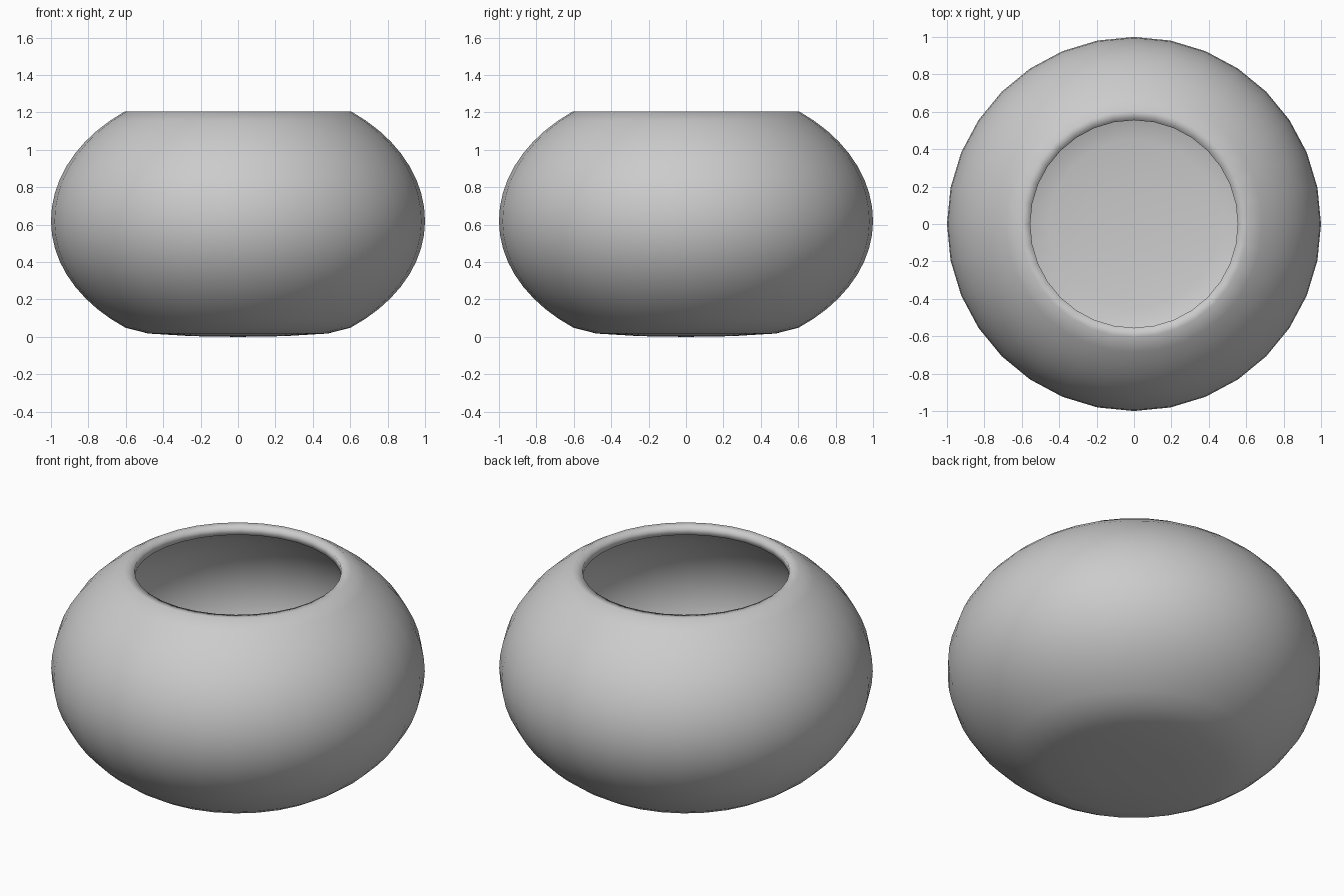
import bpy, bmesh, math

if "Cube" in bpy.data.objects:
    bpy.data.objects.remove(bpy.data.objects["Cube"])

SIDES = 32
CZ = 0.62      # height of the widest point
B_UP = 0.735   # vertical half axis above it
B_DN = 0.715   # vertical half axis below it


def arc(a0, a1, n, inset=0.0):
    """Points (r, z) on the bowl's rounded wall, angles in degrees."""
    pts = []
    for i in range(n + 1):
        a = math.radians(a0 + (a1 - a0) * i / n)
        b = (B_UP if a > 0 else B_DN) - inset
        pts.append(((1 - inset) * math.cos(a), CZ + b * math.sin(a)))
    return pts


# Profile: underside, outer wall, lip, inner wall, inner floor
T = 0.05
profile = [(0, 0), (0.25, 0.004), (0.48, 0.018)]
profile += arc(-53, 52.7, 18)
profile += [(0.555, 1.2), (0.555, 1.155)]
profile += arc(50, -53, 18, T)[1:]
profile += [(0.45, 0.07), (0.25, 0.055), (0, 0.05)]

# Bowl: lathe the profile
bm = bmesh.new()
vs = [bm.verts.new((r, 0, z)) for r, z in profile]
edges = [bm.edges.new(p) for p in zip(vs, vs[1:])]
bmesh.ops.spin(bm, geom=vs + edges, axis=(0, 0, 1), cent=(0, 0, 0),
               angle=math.tau, steps=SIDES, use_merge=False)
bmesh.ops.remove_doubles(bm, verts=bm.verts, dist=1e-4)
bmesh.ops.recalc_face_normals(bm, faces=bm.faces)
for f in bm.faces:
    f.smooth = True
mesh = bpy.data.meshes.new("bowl")
bm.to_mesh(mesh)
bm.free()
bowl = bpy.data.objects.new("bowl", mesh)
bpy.context.collection.objects.link(bowl)
